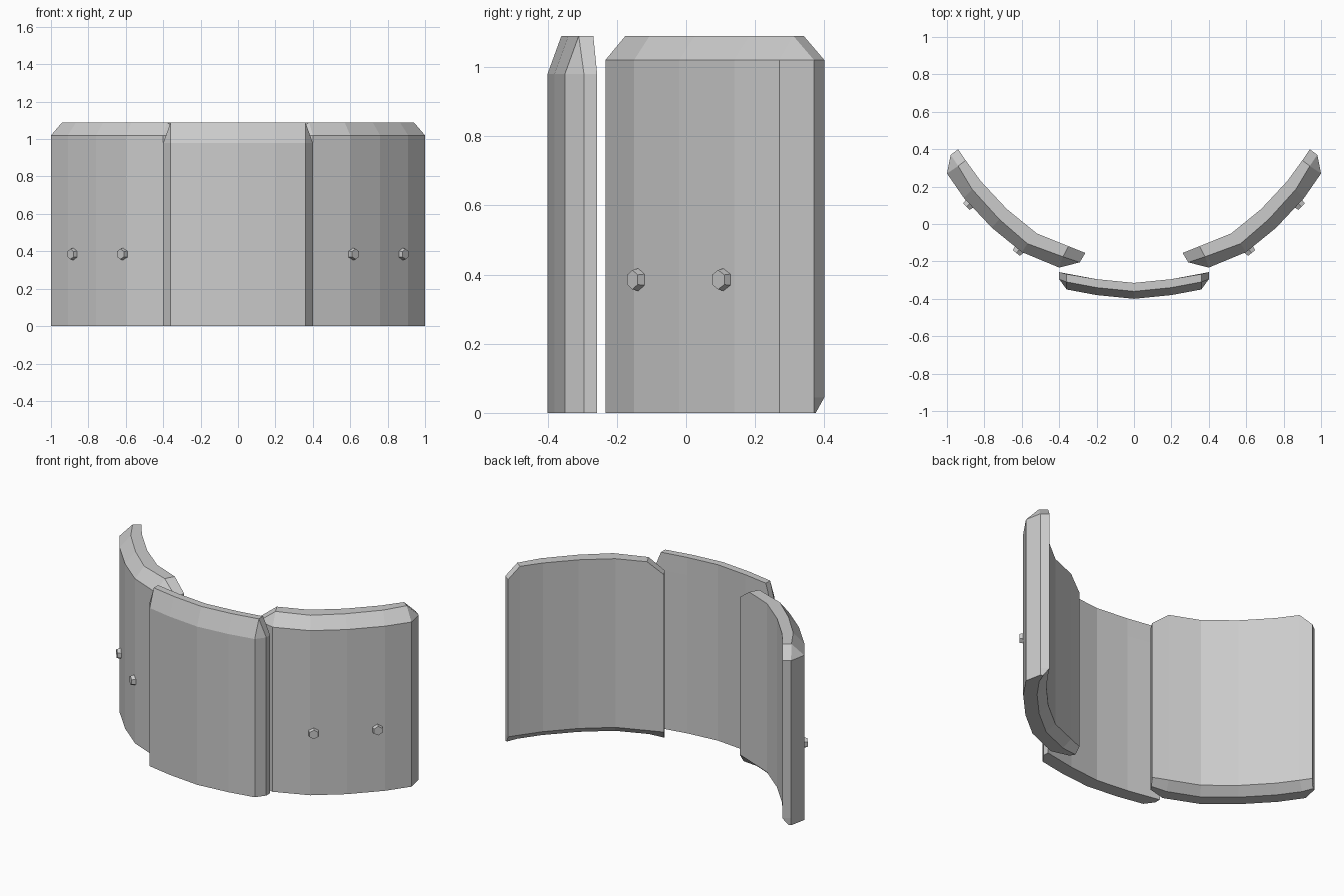
import bpy, bmesh
from mathutils import Vector

cube = bpy.data.objects.get("Cube")
if cube:
    bpy.data.objects.remove(cube)

steel = bpy.data.materials.new("grey steel")
steel.use_nodes = True
GREY = (0.6, 0.6, 0.6, 1)
steel.diffuse_color = GREY
steel.node_tree.nodes["Principled BSDF"].inputs["Base Color"].default_value = GREY


def finish(bm, name):
    bmesh.ops.remove_doubles(bm, verts=bm.verts, dist=0.0005)
    bmesh.ops.recalc_face_normals(bm, faces=bm.faces)
    mesh = bpy.data.meshes.new(name)
    bm.to_mesh(mesh)
    bm.free()
    mesh.materials.append(steel)
    ob = bpy.data.objects.new(name, mesh)
    bpy.context.collection.objects.link(ob)


def plate(name, rings, side=1):
    """Loft a plate through (outline, height) rings; outlines match point for point."""
    bm = bmesh.new()
    loops = [[bm.verts.new((side * x, y, z)) for x, y in outline] for outline, z in rings]
    n = len(loops[0])
    for low, high in zip(loops, loops[1:]):
        for i in range(n):
            j = (i + 1) % n
            bm.faces.new((low[i], low[j], high[j], high[i]))
    # Cap each end with strips between the outer and inner curves
    half = n // 2
    for loop in (loops[0], loops[-1]):
        for i in range(half - 1):
            bm.faces.new((loop[i], loop[i + 1], loop[n - 2 - i], loop[(n - 1 - i) % n]))
    finish(bm, name)


def bolt(name, x, y, normal, side):
    bm = bmesh.new()
    bmesh.ops.create_cone(bm, cap_ends=True, segments=6, radius1=0.036, radius2=0.028, depth=0.04)
    n = Vector((side * normal[0], normal[1], 0)).normalized()
    bmesh.ops.transform(bm, matrix=n.to_track_quat("Z", "Y").to_matrix().to_4x4(), verts=bm.verts)
    bmesh.ops.translate(bm, vec=Vector((side * x, y, 0.385)) + n * 0.002, verts=bm.verts)
    finish(bm, name)


def mirrored(points):
    """Full curve from -x to +x out of its +x half, which starts at x = 0."""
    return [(-x, y) for x, y in points[:0:-1]] + points


# Front plate: outer curve, then inner curve back again
outer = mirrored([(0, -0.40), (0.2, -0.38), (0.36, -0.35), (0.40, -0.295)])
inner = mirrored([(0, -0.315), (0.2, -0.295), (0.36, -0.265), (0.40, -0.257)])
ridge_out = mirrored([(0, -0.36), (0.2, -0.34), (0.36, -0.31), (0.36, -0.31)])
ridge_in = mirrored([(0, -0.315), (0.2, -0.295), (0.36, -0.268), (0.36, -0.268)])
base = outer + inner[::-1]
plate("front_plate", [(base, 0), (base, 0.98), (ridge_out + ridge_in[::-1], 1.09)])

# Side plates: bevelled top and ends, undercut inner foot
outer = [(0.29, -0.205), (0.40, -0.233), (0.60, -0.15), (0.76, -0.02),
         (0.91, 0.14), (1.0, 0.27), (0.98, 0.37)]
inner = [(0.26, -0.155), (0.35, -0.119), (0.52, -0.05), (0.68, 0.08),
         (0.82, 0.23), (0.90, 0.34), (0.94, 0.40)]
ridge_out = [(0.38, -0.175), (0.38, -0.175), (0.57, -0.105), (0.72, 0.025),
             (0.865, 0.185), (0.94, 0.31), (0.94, 0.31)]
ridge_in = inner[1:2] + inner[1:6] + inner[5:6]
foot_in = [(a[0] + (b[0] - a[0]) * 0.4, a[1] + (b[1] - a[1]) * 0.4) for a, b in zip(inner, outer)]
foot_in[-1] = (0.965, 0.375)
base = outer + inner[::-1]

for side, label in ((1, "left"), (-1, "right")):
    plate(label + "_side_plate", [(outer + foot_in[::-1], 0), (base, 0.045), (base, 1.02),
                                  (ridge_out + ridge_in[::-1], 1.09)], side)
    bolt(label + "_inner_bolt", 0.615, -0.138, (0.63, -0.78), side)
    bolt(label + "_outer_bolt", 0.88, 0.108, (0.73, -0.68), side)
